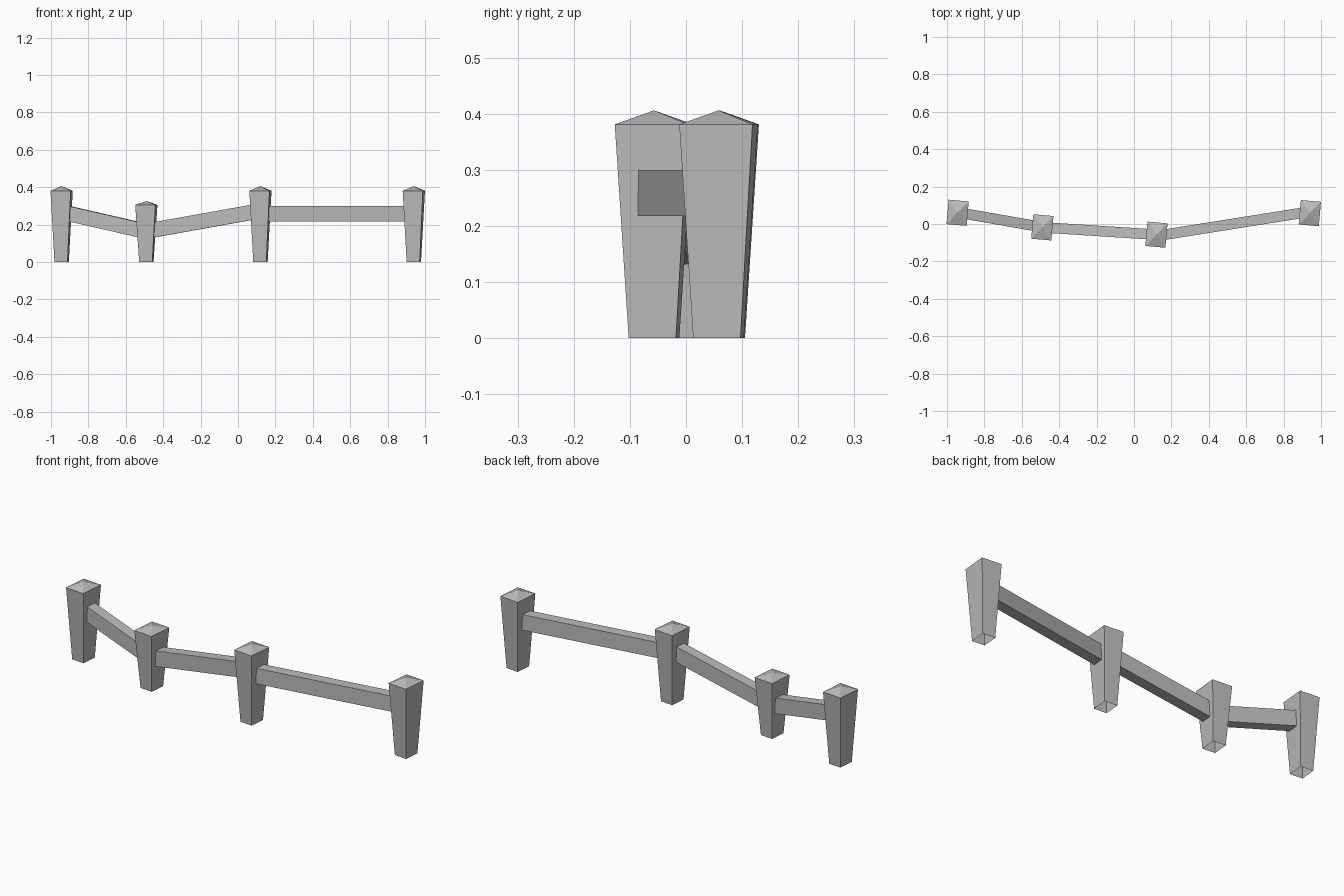
import bpy
import bmesh
from math import radians
from mathutils import Matrix, Vector

cube = bpy.data.objects.get("Cube")
if cube:
    bpy.data.objects.remove(cube, do_unlink=True)

stone = bpy.data.materials.new("grey_stone")
stone.use_nodes = True
GREY = (0.5, 0.5, 0.5, 1)
stone.diffuse_color = GREY
stone.node_tree.nodes["Principled BSDF"].inputs["Base Color"].default_value = GREY


def finish(name, bm):
    bmesh.ops.recalc_face_normals(bm, faces=bm.faces)
    mesh = bpy.data.meshes.new(name)
    bm.to_mesh(mesh)
    bm.free()
    mesh.materials.append(stone)
    obj = bpy.data.objects.new(name, mesh)
    bpy.context.collection.objects.link(obj)
    return obj


def post(name, x, y, height_scale=1):
    """Tapered post, open underneath, with a low pyramid cap."""
    bm = bmesh.new()
    bmesh.ops.create_cube(bm, size=1)
    for v in bm.verts:
        taper = 1 if v.co.z > 0 else 0.645
        v.co = Vector((v.co.x * 0.108 * taper, v.co.y * 0.131 * taper,
                       0.381 if v.co.z > 0 else 0))
    bm.normal_update()
    top = max(bm.faces, key=lambda f: f.normal.z)
    bottom = min(bm.faces, key=lambda f: f.normal.z)
    cap = bmesh.ops.poke(bm, faces=[top])
    cap["verts"][0].co.z = 0.406
    bmesh.ops.delete(bm, geom=[bottom], context='FACES_ONLY')
    obj = finish(name, bm)
    obj.data.transform(Matrix.Rotation(radians(-5), 4, 'Z')
                       @ Matrix.Diagonal((1, 1, height_scale, 1)))
    obj.location = (x, y, 0)


def rail(name, start, end):
    """Square bar sheared between two points, its ends hidden in the posts."""
    a, b = Vector(start), Vector(end)
    across = (b - a).cross(Vector((0, 0, 1))).normalized() * 0.056
    bm = bmesh.new()
    bmesh.ops.create_cube(bm, size=1)
    for v in bm.verts:
        base = a if v.co.x < 0 else b
        v.co = base + across * v.co.y + Vector((0, 0, 0.082 * v.co.z))
    finish(name, bm)


# Posts, from the model's right to its left
post("right_end_post", -0.943, 0.06)
post("short_post", -0.49, -0.018, 0.803)
post("middle_post", 0.12, -0.057)
post("left_end_post", 0.94, 0.058)

# Rails between neighbouring posts
rail("right_rail", (-0.943, 0.062, 0.268), (-0.49, -0.017, 0.164))
rail("middle_rail", (-0.49, -0.018, 0.165), (0.12, -0.057, 0.274))
rail("left_rail", (0.12, -0.064, 0.259), (0.94, 0.066, 0.259))
